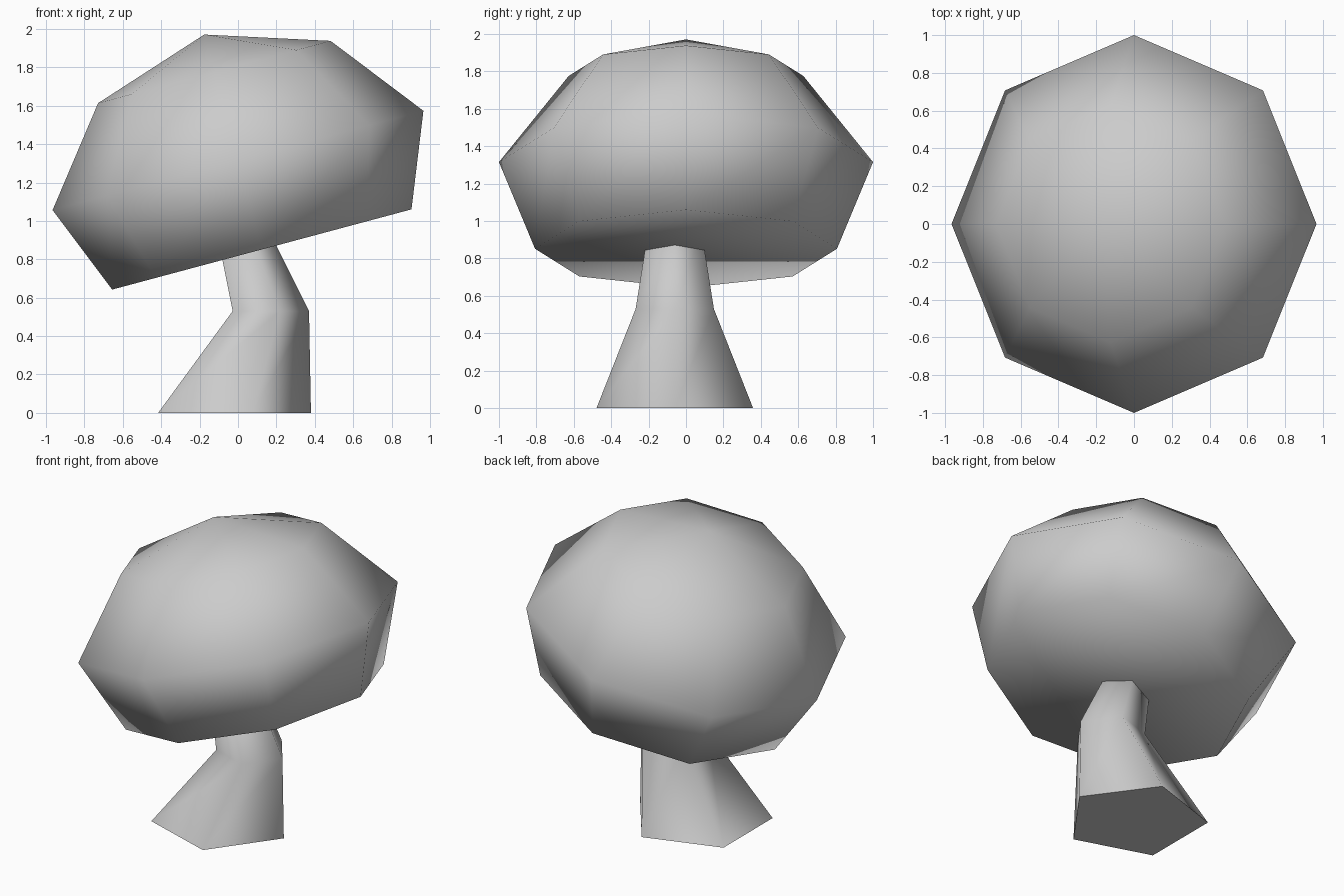
import bpy
import bmesh
from math import cos, sin, pi, radians
from mathutils import Matrix, Vector

cube = bpy.data.objects.get("Cube")
if cube:
    bpy.data.objects.remove(cube, do_unlink=True)

grey = bpy.data.materials.new("plain grey")
grey.use_nodes = True
colour = (0.6, 0.6, 0.6, 1)
grey.diffuse_color = colour
grey.node_tree.nodes["Principled BSDF"].inputs["Base Color"].default_value = colour


def loft(name, sides, rings, tip=None, flat_base=False):
    """Join rings of (x, y, z, radius) from the bottom up, with a tip or a flat lid."""
    bm = bmesh.new()
    loops = [[bm.verts.new((x + r * cos(2 * pi * i / sides),
                            y + r * sin(2 * pi * i / sides), z))
              for i in range(sides)] for x, y, z, r in rings]
    base = bm.faces.new(loops[0][::-1])
    for low, high in zip(loops, loops[1:]):
        for i in range(sides):
            j = (i + 1) % sides
            bm.faces.new((low[i], low[j], high[j], high[i]))
    if tip is None:
        bm.faces.new(loops[-1])
    else:
        top = bm.verts.new(tip)
        for i in range(sides):
            bm.faces.new((loops[-1][i], loops[-1][(i + 1) % sides], top))
    for face in bm.faces:
        face.smooth = True
    if flat_base:
        base.smooth = False
        for edge in base.edges:
            edge.smooth = False
    mesh = bpy.data.meshes.new(name)
    bm.to_mesh(mesh)
    bm.free()
    mesh.materials.append(grey)
    obj = bpy.data.objects.new(name, mesh)
    bpy.context.collection.objects.link(obj)
    return obj


# Bent five-sided stem, running a little way into the cap
loft("stem", 5, [(-0.06, -0.06, 0, 0.44),
                 (0.15, -0.06, 0.53, 0.22),
                 (0.01, -0.06, 0.95, 0.15)], flat_base=True)

# Eight-sided domed cap with a flat underside, leaning to one side
cap = loft("cap", 8, [(0, 0, -0.48, 0.807),
                      (0, 0, 0, 1.0),
                      (0, 0, 0.477, 0.627)], tip=(0, 0, 0.679))
cap.data.transform(Matrix.Translation(Vector((0, 0, 1.315)))
                   @ Matrix.Rotation(radians(-15), 4, "Y"))
